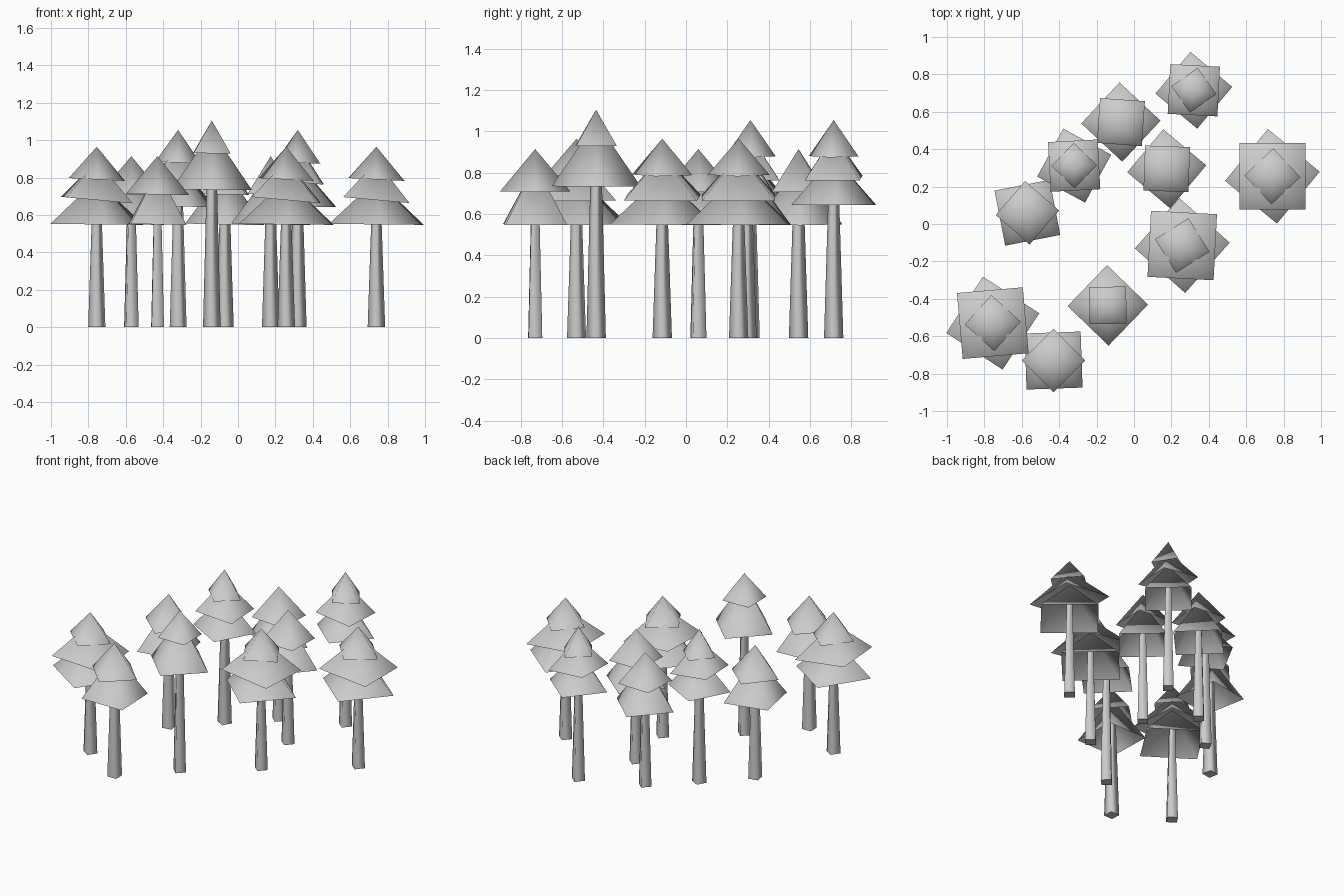
import bpy, bmesh, math
from mathutils import Matrix, Vector

if "Cube" in bpy.data.objects:
    bpy.data.objects.remove(bpy.data.objects["Cube"])

grey = bpy.data.materials.new("light_grey")
grey.diffuse_color = (0.6, 0.6, 0.6, 1)
grey.use_nodes = True
grey.node_tree.nodes["Principled BSDF"].inputs["Base Color"].default_value = grey.diffuse_color


def finish(bm, name):
    mesh = bpy.data.meshes.new(name)
    bm.to_mesh(mesh)
    bm.free()
    mesh.materials.append(grey)
    obj = bpy.data.objects.new(name, mesh)
    bpy.context.collection.objects.link(obj)


def ring(bm, x, y, z, r, rot, tilt=0):
    # four corners of a square, optionally leaning towards +x
    out = []
    for i in range(4):
        a = math.radians(rot + 90 * i)
        dx, dy = r * math.cos(a), r * math.sin(a)
        out.append(bm.verts.new((x + dx, y + dy, z - dx * tilt)))
    return out


def trunk(name, x, y, height, r0, r1, rot):
    bm = bmesh.new()
    low = ring(bm, x, y, 0, r0, rot)
    top = ring(bm, x, y, height, r1, rot)
    for i in range(4):
        j = (i + 1) % 4
        bm.faces.new((low[i], low[j], top[j], top[i])).smooth = True
    for cap in (low[::-1], top):
        face = bm.faces.new(cap)
        for e in face.edges:
            e.smooth = False
    finish(bm, name)


def tier(name, x, y, z0, z1, r, rot, tilt):
    # open-bottomed four-sided skirt of foliage
    bm = bmesh.new()
    base = ring(bm, x, y, z0, r, rot, tilt)
    apex = bm.verts.new((x, y, z1))
    for i in range(4):
        bm.faces.new((base[i], base[(i + 1) % 4], apex)).smooth = True
    finish(bm, name)


# tree kinds: tiers as (base z, apex z, radius, tilt)
LARGE = [(0.55, 0.79, 0.254, 0.01), (0.68, 0.89, 0.25, 0.09), (0.79, 0.965, 0.15, 0.05)]
SLIM = [(0.645, 0.88, 0.206, 0.01), (0.775, 0.98, 0.188, 0.09), (0.88, 1.055, 0.122, 0.05)]
SMALL = [(0.55, 0.84, 0.212, 0.02), (0.71, 0.915, 0.17, 0.02)]
TALL = [(0.735, 1.05, 0.215, 0.01), (0.93, 1.105, 0.14, 0.01)]

# trees: kind, x, y, rotation of each tier
TREES = [
    (LARGE, -0.755, -0.53, (12, 50, 3)),
    (LARGE, 0.74, 0.255, (5.5, 45, -2)),
    (LARGE, 0.258, -0.115, (3.5, 42, -13)),
    (SLIM, 0.32, 0.715, (5, 42, -10)),
    (SLIM, -0.32, 0.312, (16.5, 48, 1)),
    (SMALL, 0.175, 0.295, (5, 43)),
    (SMALL, -0.57, 0.06, (56, 4)),
    (SMALL, -0.43, -0.73, (47, 0)),
    (SMALL, -0.07, 0.545, (2, 41)),
    (TALL, -0.14, -0.435, (1, 46)),
]

for n, (kind, x, y, rots) in enumerate(TREES, 1):
    trunk(f"trunk_{n}", x, y, kind[0][1] - 0.05, 0.047, 0.022, rots[0])
    for k, ((z0, z1, r, tilt), rot) in enumerate(zip(kind, rots), 1):
        tier(f"foliage_{n}_{k}", x, y, z0, z1, r, rot, tilt)
